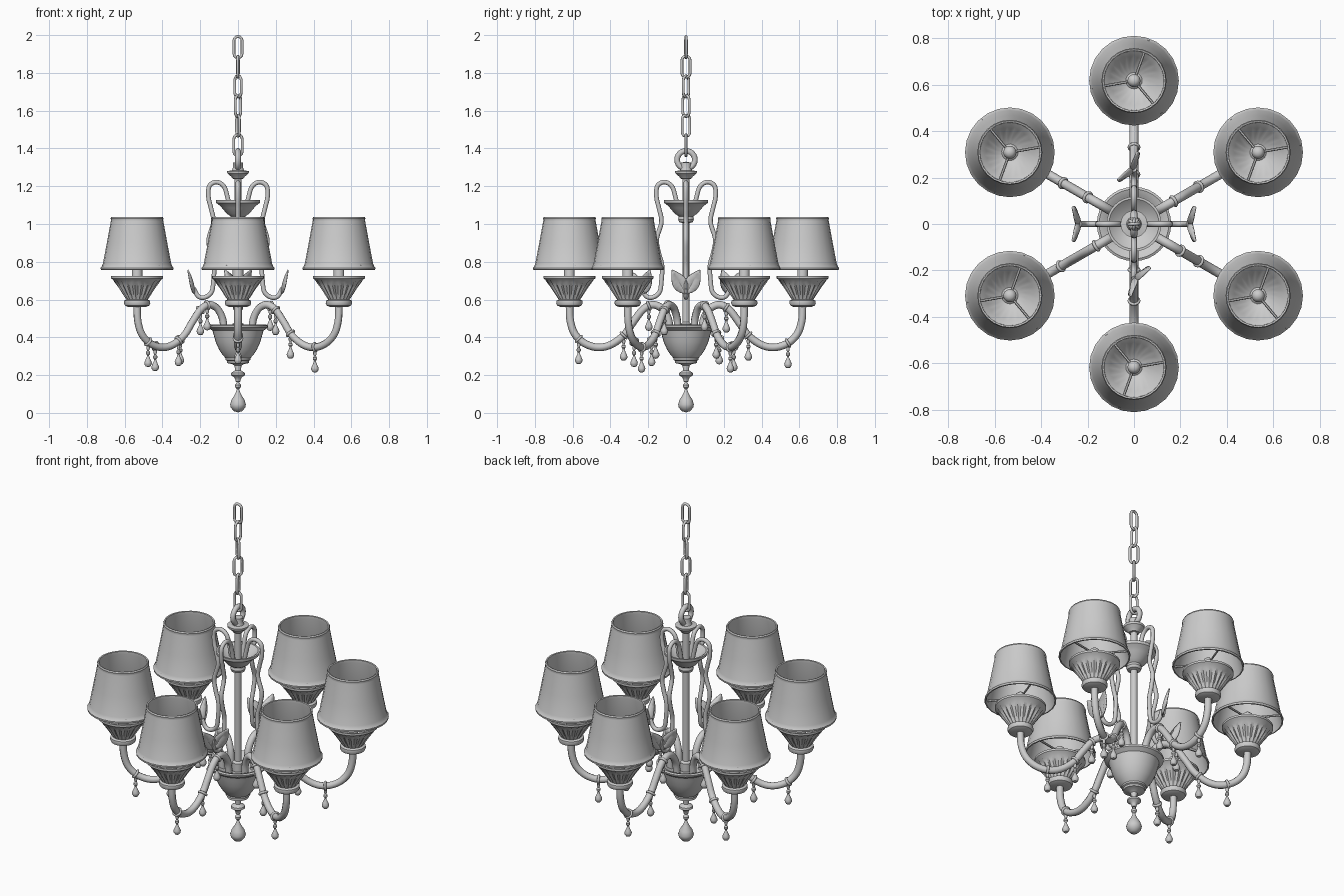
import bpy, bmesh, math
from mathutils import Vector, Matrix

if "Cube" in bpy.data.objects:
    bpy.data.objects.remove(bpy.data.objects["Cube"])

def add(name, mesh, mat=None):
    ob = bpy.data.objects.new(name, mesh)
    bpy.context.scene.collection.objects.link(ob)
    if mat is not None:
        ob.matrix_world = mat
    return ob

def smooth(me, angle=35):
    for p in me.polygons:
        p.use_smooth = True
    me.set_sharp_from_angle(angle=math.radians(angle))
    return me

def lathe(name, profile, seg=24, flute=None):
    """Revolve (r, z) points; flute = (first, last, depth) ribs those rows."""
    bm = bmesh.new()
    rows = []
    for k, (r, z) in enumerate(profile):
        if r == 0:
            rows.append([bm.verts.new((0, 0, z))])
            continue
        row = []
        for i in range(seg):
            a = 2 * math.pi * i / seg
            f = 1.0
            if flute and flute[0] <= k <= flute[1] and i % 2:
                f = 1 - flute[2]
            row.append(bm.verts.new((r * f * math.cos(a), r * f * math.sin(a), z)))
        rows.append(row)
    for a, b in zip(rows, rows[1:]):
        for i in range(seg):
            j = (i + 1) % seg
            q = [a[i % len(a)], a[j % len(a)], b[j % len(b)], b[i % len(b)]]
            q = list(dict.fromkeys(q))
            if len(q) > 2:
                bm.faces.new(q)
    bmesh.ops.recalc_face_normals(bm, faces=bm.faces)
    me = bpy.data.meshes.new(name)
    bm.to_mesh(me)
    bm.free()
    return smooth(me)

def spline(pts, n=6):
    """Catmull-Rom samples through the points."""
    p = [Vector(q) for q in pts]
    p = [2 * p[0] - p[1]] + p + [2 * p[-1] - p[-2]]
    out = []
    for i in range(1, len(p) - 2):
        a, b, c, d = p[i - 1:i + 3]
        for s in range(n):
            t = s / n
            out.append(0.5 * (2 * b + (c - a) * t + (2 * a - 5 * b + 4 * c - d) * t * t
                              + (3 * b - a - 3 * c + d) * t ** 3))
    return out + [p[-2]]

def tube(name, pts, radius, cyclic=False, res=2):
    cu = bpy.data.curves.new(name, 'CURVE')
    cu.dimensions = '3D'
    cu.bevel_depth, cu.bevel_resolution, cu.use_fill_caps = radius, res, True
    sp = cu.splines.new('POLY')
    sp.points.add(len(pts) - 1)
    for q, v in zip(sp.points, pts):
        q.co = (*v, 1)
    sp.use_cyclic_u = cyclic
    ob = add(name, cu)
    dg = bpy.context.evaluated_depsgraph_get()
    me = bpy.data.meshes.new_from_object(ob.evaluated_get(dg))
    bpy.data.objects.remove(ob)
    return smooth(me, 50)

def ring(name, major, minor, n=20):
    pts = [Vector((major * math.cos(2 * math.pi * i / n), major * math.sin(2 * math.pi * i / n), 0))
           for i in range(n)]
    return tube(name, pts, minor, True)

def rz(deg):
    return Matrix.Rotation(math.radians(deg), 4, 'Z')

# Central column, bowl and bottom finial
add("bowl", lathe("bowl", [(0, .42), (.06, .425), (.11, .445), (.125, .458), (.15, .467), (.16, .462),
    (.158, .452), (.135, .435), (.128, .41), (.118, .375), (.1, .335), (.08, .305), (.066, .29),
    (.066, .28), (.058, .276), (.058, .264), (.03, .258), (.018, .25), (.016, .225), (.036, .212),
    (.038, .2), (.02, .188), (.014, .175), (.012, .165), (0, .163)], 32))
add("finial_drop", lathe("finial_drop", [(0, .003), (.022, .009), (.038, .028), (.042, .045), (.034, .07),
    (.018, .095), (.008, .118), (.006, .127), (.014, .135), (.016, .147), (.008, .16), (0, .17)]))
add("stem", lathe("stem", [(0, .42), (.03, .42), (.03, .47), (.019, .48), (.019, 1.25), (0, 1.25)], 16))
add("upper_dish", lathe("upper_dish", [(.019, 1.005), (.036, 1.01), (.042, 1.025), (.038, 1.04), (.06, 1.055),
    (.085, 1.085), (.1, 1.1), (.116, 1.112), (.118, 1.128), (.108, 1.128), (.06, 1.085), (.019, 1.075)], 32))
add("top_cap", lathe("top_cap", [(0, 1.235), (.028, 1.24), (.035, 1.25), (.056, 1.268), (.058, 1.28),
    (.032, 1.284), (.026, 1.3), (.026, 1.325), (0, 1.33)]))

# Hanging ring and chain
add("hanging_ring", ring("hanging_ring", .047, .015, 24),
    Matrix.Translation((0, 0, 1.34)) @ Matrix.Rotation(math.pi / 2, 4, 'Y'))
link_pts = []
for s, a0 in ((1, 0), (-1, 180)):
    for i in range(7):
        a = math.radians(a0 + 30 * i)
        link_pts.append(Vector((.022 * math.cos(a), 0, s * .034 + .022 * math.sin(a))))
link = tube("chain_link", link_pts, .0075, True)
for i, ang in enumerate((5, 85, -40, 50, -70, 0)):
    add(f"chain_link_{i}", link, Matrix.Translation((0, 0, 1.9365 - .104 * i)) @ rz(ang))

# Lamp parts, shared by all six arms
R = .617
arm_path = spline([(.085, 0, .43), (.095, 0, .5), (.13, 0, .555), (.18, 0, .572), (.23, 0, .545),
                   (.28, 0, .48), (.33, 0, .41), (.4, 0, .36), (.47, 0, .347), (.54, 0, .37),
                   (.59, 0, .42), (.613, 0, .49), (R, 0, .57)])
arm = tube("arm", arm_path, .02)
cup = lathe("fluted_cup", [(0, .56), (.045, .56), (.064, .568), (.07, .58), (.068, .594), (.056, .6),
    (.064, .61), (.08, .635), (.1, .665), (.12, .692), (.128, .705), (.137, .712), (.137, .724), (.128, .724),
    (.115, .705), (.07, .645), (.03, .62), (0, .62)], 40, (6, 9, .1))
inner_ribs = lathe("cup_liner", [(.127, .722), (.11, .702), (.066, .645), (.026, .63)], 40, (1, 2, .1))
candle = lathe("candle", [(0, .61), (.04, .61), (.04, .63), (.028, .64), (.028, .785), (.024, .8),
    (.014, .809), (0, .812)], 16)
shade = lathe("shade", [(.185, .757), (.192, .758), (.193, .768), (.187, .775), (.181, .79), (.16, .9),
    (.139, 1.015), (.138, 1.022), (.14, 1.03), (.136, 1.038), (.129, 1.036), (.129, 1.02),
    (.154, .9), (.182, .768), (.185, .757)], 24)
spoke = tube("shade_spoke", [Vector((0, 0, .777)), Vector((.184, 0, .777))], .006, res=1)
band = ring("arm_band", .021, .007, 14)
drop = lathe("crystal_drop", [(0, -.134), (.012, -.131), (.019, -.12), (.02, -.11), (.014, -.096),
    (.007, -.08), (.005, -.072), (.011, -.064), (.011, -.054), (.005, -.046), (.009, -.036),
    (.009, -.024), (0, -.015)], 14)

# radial positions of the three hanging drops on each arm
drops = {30: (.2, .32, .47), 90: (.21, .33, .54), 150: (.23, .35, .51),
         210: (.19, .36, .545), 270: (.2, .33, .57), 330: (.23, .32, .47)}
for n, (ang, radii) in enumerate(drops.items()):
    turn = rz(ang)
    lamp = turn @ Matrix.Translation((R, 0, 0))
    add(f"arm_{n}", arm, turn)
    for part in (cup, inner_ribs, candle, shade):
        add(f"{part.name}_{n}", part, lamp)
    for k in range(3):
        add(f"shade_spoke_{n}_{k}", spoke, lamp @ rz(100 + 120 * k))
    for k, r in enumerate(radii):
        i = min(range(1, len(arm_path) - 1), key=lambda j: abs(arm_path[j].x - r))
        tangent = arm_path[i + 1] - arm_path[i - 1]
        at = turn @ Matrix.Translation(arm_path[i])
        add(f"arm_band_{n}_{k}", band, at @ tangent.to_track_quat('Z', 'Y').to_matrix().to_4x4())
        add(f"crystal_drop_{n}_{k}", drop, at)

# Upper wavy scrolls ending in pairs of leaves
scroll = tube("scroll", spline([(.04, 0, 1.07), (.055, 0, 1.14), (.075, 0, 1.2), (.115, 0, 1.222),
    (.152, 0, 1.2), (.156, 0, 1.14), (.142, 0, 1.08), (.13, 0, 1.01), (.155, 0, .92), (.145, 0, .85),
    (.127, 0, .78), (.13, 0, .7), (.14, 0, .64), (.175, 0, .612), (.21, 0, .617), (.235, 0, .66)]), .012)

bm = bmesh.new()
rows = []
for i in range(8):
    t = i / 7
    w = .036 * math.sin(math.pi * t ** .85) + .003
    bend = .035 * t * t
    rows.append([bm.verts.new((bend + (.012 if s else 0) * (w / .036), s * w, .145 * t)) for s in (-1, 0, 1)])
for a, b in zip(rows, rows[1:]):
    for j in (0, 1):
        bm.faces.new((a[j], a[j + 1], b[j + 1], b[j]))
leaf = bpy.data.meshes.new("leaf")
bm.to_mesh(leaf)
bm.free()
smooth(leaf)

for n, yaw in enumerate((0, 55, 0, 55)):
    turn = rz(90 * n)
    add(f"scroll_{n}", scroll, turn)
    for k, lean in enumerate((-30, 30)):
        ob = add(f"leaf_{n}_{k}", leaf, turn @ Matrix.Translation((.23, 0, .63)) @ rz(yaw)
                 @ Matrix.Rotation(math.radians(lean), 4, 'X'))
        sol = ob.modifiers.new("thickness", 'SOLIDIFY')
        sol.thickness, sol.offset = .006, 0
